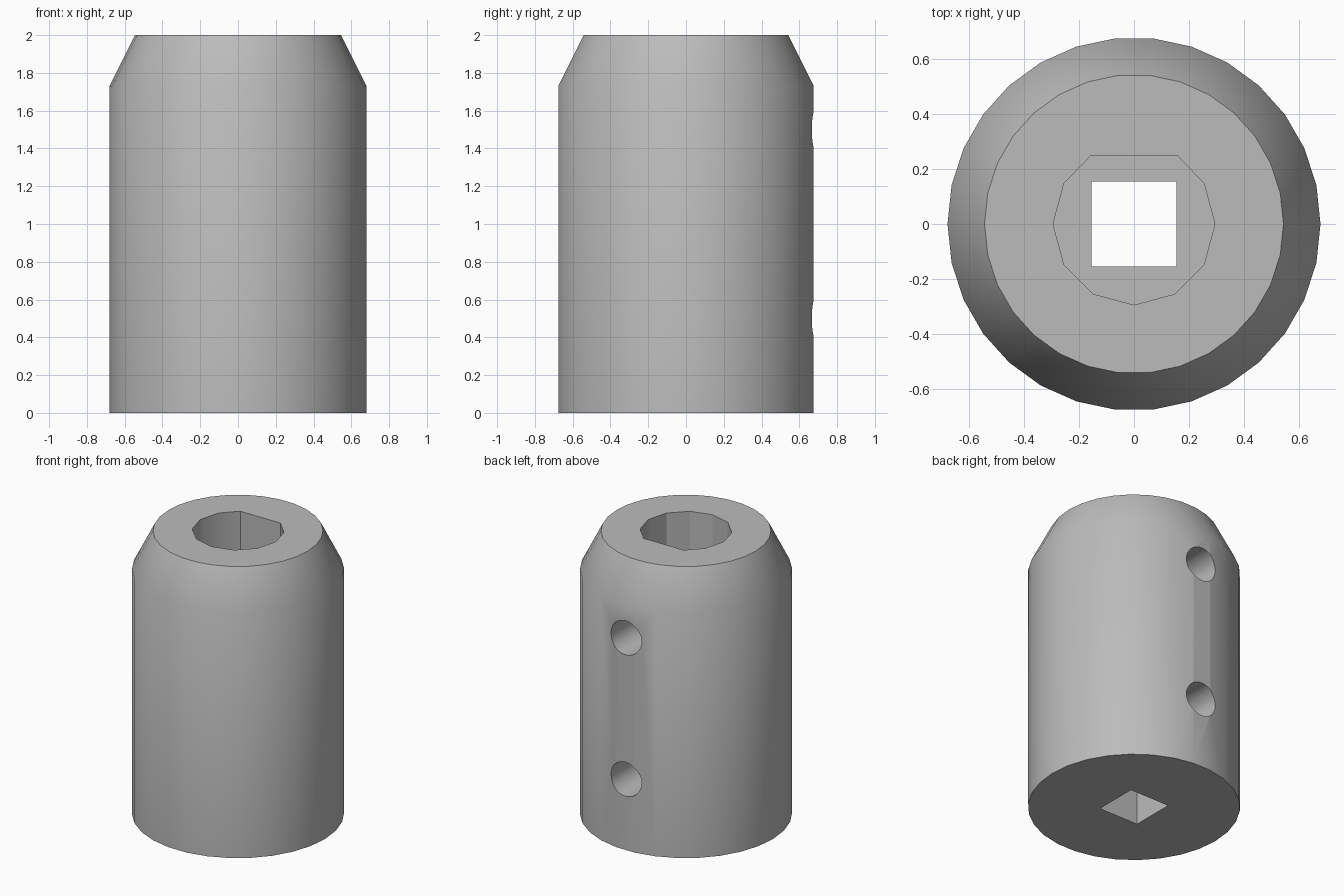
import bpy, bmesh
from math import sin, cos, radians, tau
from mathutils import Matrix

cube = bpy.data.objects.get("Cube")
if cube:
    bpy.data.objects.remove(cube, do_unlink=True)

steel = bpy.data.materials.new("grey_steel")
steel.use_nodes = True
GREY = (0.5, 0.5, 0.5, 1)
steel.diffuse_color = GREY
steel.node_tree.nodes["Principled BSDF"].inputs["Base Color"].default_value = GREY


def ring(radius, sides):
    return [(radius * cos(tau * i / sides), radius * sin(tau * i / sides)) for i in range(sides)]


def loft(name, sections):
    """Solid skinned through matching outlines, given as (z, points) pairs."""
    bm = bmesh.new()
    loops = [[bm.verts.new((x, y, z)) for x, y in pts] for z, pts in sections]
    for low, high in zip(loops, loops[1:]):
        for i in range(len(low)):
            bm.faces.new((low[i - 1], low[i], high[i], high[i - 1]))
    bm.faces.new(loops[0][::-1])
    bm.faces.new(loops[-1])
    bmesh.ops.recalc_face_normals(bm, faces=bm.faces)
    mesh = bpy.data.meshes.new(name)
    bm.to_mesh(mesh)
    bm.free()
    mesh.materials.append(steel)
    obj = bpy.data.objects.new(name, mesh)
    bpy.context.collection.objects.link(obj)
    return obj


def cut(body, cutter):
    cutter.hide_render = True
    bpy.context.view_layer.objects.active = body
    mod = body.modifiers.new(cutter.name, "BOOLEAN")
    mod.operation = "DIFFERENCE"
    mod.solver = "EXACT"
    mod.object = cutter
    bpy.ops.object.modifier_apply(modifier=mod.name)
    bpy.data.objects.remove(cutter, do_unlink=True)


# Sleeve with a tapered top
R = 0.68
body = loft("coupling_sleeve", [(0, ring(R, 30)), (1.73, ring(R, 30)), (2, ring(0.545, 30))])

# D-shaped bore in the upper half: a twelve-sided ring with one flat
flat = 0.25
d_outline = [(0.157, flat), (-0.157, flat)] + [
    p for p in (ring(0.295, 12)[5:] + ring(0.295, 12)[:2])]
cut(body, loft("d_bore", [(1, d_outline), (2.2, d_outline)]))

# Square socket through the lower half
s = 0.155
square = [(-s, -s), (s, -s), (s, s), (-s, s)]
cut(body, loft("square_socket", [(-0.2, square), (1.1, square)]))

# Two set-screw holes on the back, reaching the bores
for z in (0.5, 1.5):
    hole = loft("screw_hole", [(0.05, ring(0.12, 32)), (0.9, ring(0.12, 32))])
    hole.data.transform(Matrix.Translation((0, 0, z)) @ Matrix.Rotation(radians(-90), 4, "X"))
    cut(body, hole)

# Smooth the round walls, keep the rims and bore facets crisp
bpy.ops.object.select_all(action="DESELECT")
body.select_set(True)
bpy.context.view_layer.objects.active = body
bpy.ops.object.shade_smooth_by_angle(angle=radians(29))
